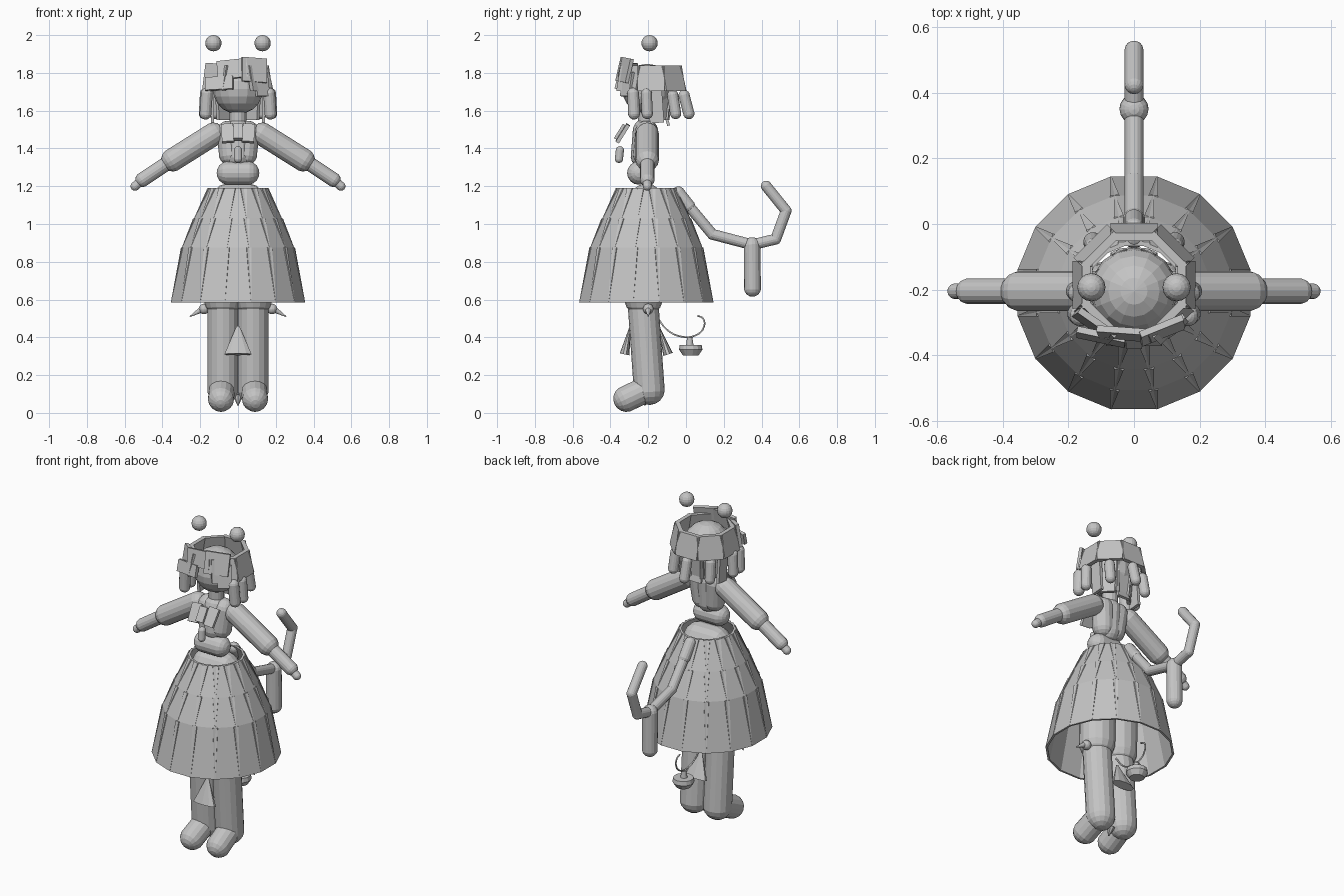
import bpy, bmesh, math
from mathutils import Vector, Matrix, Euler

cube = bpy.data.objects.get("Cube")
if cube:
    bpy.data.objects.remove(cube, do_unlink=True)

grey = bpy.data.materials.new("plain_grey")
grey.use_nodes = True
colour = (0.55, 0.55, 0.55, 1)
grey.diffuse_color = colour
grey.node_tree.nodes["Principled BSDF"].inputs["Base Color"].default_value = colour

CY = -0.21  # y of the body's vertical axis


def finish(name, bm):
    bmesh.ops.recalc_face_normals(bm, faces=bm.faces)
    mesh = bpy.data.meshes.new(name)
    bm.to_mesh(mesh)
    bm.free()
    mesh.materials.append(grey)
    obj = bpy.data.objects.new(name, mesh)
    bpy.context.collection.objects.link(obj)
    return obj


def between(a, b):
    """Matrix placing the local z axis along a-b, centred on the middle."""
    a, b = Vector(a), Vector(b)
    return Matrix.Translation((a + b) / 2) @ (b - a).to_track_quat('Z', 'Y').to_matrix().to_4x4()


def capsule(name, a, b, r, segments=16):
    bm = bmesh.new()
    rings = 9
    bmesh.ops.create_uvsphere(bm, u_segments=segments, v_segments=rings, radius=r)
    half = (Vector(b) - Vector(a)).length / 2
    for v in bm.verts:
        v.co.z += math.copysign(half, v.co.z)
    bm.transform(between(a, b))
    return finish(name, bm)


def ball(name, loc, r, scale=(1, 1, 1)):
    bm = bmesh.new()
    bmesh.ops.create_uvsphere(bm, u_segments=16, v_segments=10, radius=r)
    bm.transform(Matrix.Translation(loc) @ Matrix.Diagonal((*scale, 1)))
    return finish(name, bm)


def cone(name, a, b, r1, r2, segments=12, flat=1.0):
    bm = bmesh.new()
    bmesh.ops.create_cone(bm, cap_ends=True, segments=segments, radius1=r1, radius2=r2,
                          depth=(Vector(b) - Vector(a)).length)
    bm.transform(between(a, b) @ Matrix.Diagonal((1, flat, 1, 1)))
    return finish(name, bm)


def box(name, loc, size, rot=(0, 0, 0)):
    bm = bmesh.new()
    bmesh.ops.create_cube(bm, size=1)
    turn = Euler([math.radians(d) for d in rot]).to_matrix().to_4x4()
    bm.transform(Matrix.Translation(loc) @ turn @ Matrix.Diagonal((*size, 1)))
    return finish(name, bm)


def plate_ring(name, count, cy, top, bottom, half_width, thick, keep=None):
    """Ring of leaning flat plates; top and bottom are (radius, height)."""
    bm = bmesh.new()
    for i in range(count):
        if keep and i not in keep:
            continue
        a = 2 * math.pi * i / count
        out = Vector((math.sin(a), -math.cos(a), 0))
        side = Vector((math.cos(a), math.sin(a), 0))
        for v in bmesh.ops.create_cube(bm, size=1)["verts"]:
            r, z = top if v.co.z > 0 else bottom
            depth = 0 if v.co.y < 0 else thick
            v.co = (out * (r - depth) + side * math.copysign(half_width, v.co.x)
                    + Vector((0, cy, z)))
    return finish(name, bm)


# Skirt: three tiers of rectangular plates
tiers = [(0.155, 1.19), (0.232, 1.03), (0.297, 0.875), (0.355, 0.585)]
for n, (top, bottom) in enumerate(zip(tiers, tiers[1:])):
    width = bottom[0] * math.tan(math.pi / 16) + 0.002
    plate_ring(f"skirt_tier_{n + 1}", 16, CY, top, bottom, width, 0.012)

# Trunk and head
capsule("hips", (-0.05, CY, 1.12), (0.05, CY, 1.12), 0.095)
capsule("waist", (-0.05, -0.25, 1.27), (0.05, -0.25, 1.27), 0.063)
capsule("chest_core", (0, -0.225, 1.36), (0, -0.215, 1.49), 0.068)
capsule("neck", (0, CY, 1.52), (0, CY, 1.6), 0.045)
ball("head", (0, -0.205, 1.715), 0.133)

# Chest halves, limbs and antenna balls on both sides
for side, s in (("right", -1), ("left", 1)):
    capsule(f"chest_{side}", (s * 0.04, -0.22, 1.37), (s * 0.052, -0.21, 1.485), 0.062)
    capsule(f"upper_arm_{side}", (s * 0.13, -0.205, 1.475), (s * 0.345, -0.205, 1.34), 0.062)
    capsule(f"forearm_{side}", (s * 0.34, -0.205, 1.345), (s * 0.505, -0.205, 1.235), 0.039)
    capsule(f"hand_{side}", (s * 0.51, -0.205, 1.23), (s * 0.545, -0.205, 1.2), 0.024)
    capsule(f"thigh_{side}", (s * 0.08, -0.22, 1.05), (s * 0.08, -0.225, 0.61), 0.103)
    capsule(f"shin_{side}", (s * 0.08, -0.23, 0.62), (s * 0.08, -0.195, 0.125), 0.083)
    capsule(f"foot_{side}", (s * 0.09, -0.315, 0.075), (s * 0.085, -0.21, 0.125), 0.07)
    ball(f"antenna_ball_{side}", (s * 0.13, -0.193, 1.957), 0.043)
    # Small hip ornaments peeking out under the hem
    ball(f"hip_knob_{side}", (s * 0.18, -0.2, 0.55), 0.028)
    cone(f"hip_spike_{side}", (s * 0.17, -0.2, 0.56), (s * 0.255, -0.2, 0.51), 0.022, 0.002)

# Hair: leaning crown of plates, hanging back panels, fringe pieces
plate_ring("hair_crown", 8, -0.185, (0.158, 1.84), (0.188, 1.705), 0.072, 0.025,
           keep=(1, 2, 3, 4, 5, 6, 7))
plate_ring("hair_back_panels", 8, -0.2, (0.12, 1.74), (0.105, 1.55), 0.055, 0.02,
           keep=(3, 4, 5))
box("hair_nape", (0, -0.1, 1.55), (0.08, 0.015, 0.06), (15, 0, 0))
box("fringe_top_left", (0.085, -0.325, 1.815), (0.14, 0.02, 0.13), (-12, 4, 22))
box("fringe_top_right", (-0.03, -0.335, 1.82), (0.16, 0.02, 0.1), (-12, -6, -4))
box("fringe_side_right", (-0.13, -0.3, 1.78), (0.11, 0.02, 0.14), (-8, 3, -35))
box("fringe_lower_right", (-0.1, -0.345, 1.745), (0.15, 0.02, 0.07), (-14, -3, -12))
box("fringe_lower_left", (0.125, -0.31, 1.74), (0.08, 0.02, 0.13), (-10, 0, 35))

# Hair: hanging locks
for side, s in (("right", -1), ("left", 1)):
    capsule(f"lock_front_{side}", (s * 0.165, -0.28, 1.69), (s * 0.172, -0.275, 1.585), 0.032)
    capsule(f"lock_side_{side}", (s * 0.172, -0.21, 1.69), (s * 0.178, -0.205, 1.585), 0.03)
    capsule(f"lock_back_{side}", (s * 0.12, -0.07, 1.68), (s * 0.125, -0.055, 1.585), 0.03)
    box(f"side_panel_{side}", (s * 0.135, -0.16, 1.63), (0.018, 0.075, 0.19), (4, 0, 0))
capsule("lock_back_centre", (0, -0.01, 1.68), (0, 0.015, 1.585), 0.03)

# Bow and pendant on the chest
for side, s in (("right", -1), ("left", 1)):
    box(f"bow_{side}", (s * 0.055, -0.335, 1.48), (0.065, 0.02, 0.11), (-32, s * 4, 0))
box("bow_knot", (0, -0.345, 1.485), (0.05, 0.03, 0.09), (-32, 0, 0))
capsule("pendant", (0, -0.35, 1.39), (0, -0.355, 1.345), 0.022)

# Tail: jointed tube with a hanging capsule at its fork
path = [(-0.04, 1.165), (0.015, 1.095), (0.14, 0.945), (0.35, 0.89),
        (0.475, 0.92), (0.53, 1.07), (0.425, 1.2)]
for n, (p, q) in enumerate(zip(path, path[1:])):
    capsule(f"tail_{n + 1}", (0, *p), (0, *q), 0.034 if n == 0 else 0.029)
capsule("tail_drop", (0, 0.35, 0.885), (0, 0.352, 0.66), 0.045)

# Ribbon ends between the legs
for name, y0, y1 in (("front", -0.295, -0.325), ("back", -0.145, -0.095)):
    cone(f"ribbon_{name}", (0, y1, 0.31), (0, y0, 0.46), 0.075, 0.008, 10, 0.35)
cone("ankle_spike", (0, -0.2, 0.09), (0, -0.22, 0.04), 0.025, 0.004, 8)

# Charm hanging on a curled cord
cord = bpy.data.curves.new("charm_cord", 'CURVE')
cord.dimensions = '3D'
cord.bevel_depth = 0.005
cord.bevel_resolution = 1
cord.resolution_u = 4
points = [(-0.155, 0.51), (-0.1, 0.44), (-0.03, 0.405), (0.05, 0.41),
          (0.095, 0.455), (0.09, 0.5), (0.06, 0.515)]
spline = cord.splines.new('BEZIER')
spline.bezier_points.add(len(points) - 1)
for bp, (y, z) in zip(spline.bezier_points, points):
    bp.co = (0, y, z)
    bp.handle_left_type = bp.handle_right_type = 'AUTO'
cord.materials.append(grey)
bpy.context.collection.objects.link(bpy.data.objects.new("charm_cord", cord))
cone("charm_stem", (0, 0.02, 0.34), (0, 0.02, 0.4), 0.022, 0.014)
cone("charm_rim", (0, 0.025, 0.335), (0, 0.025, 0.36), 0.062, 0.058, 14)
cone("charm_base", (0, 0.025, 0.305), (0, 0.025, 0.335), 0.042, 0.062, 14)
